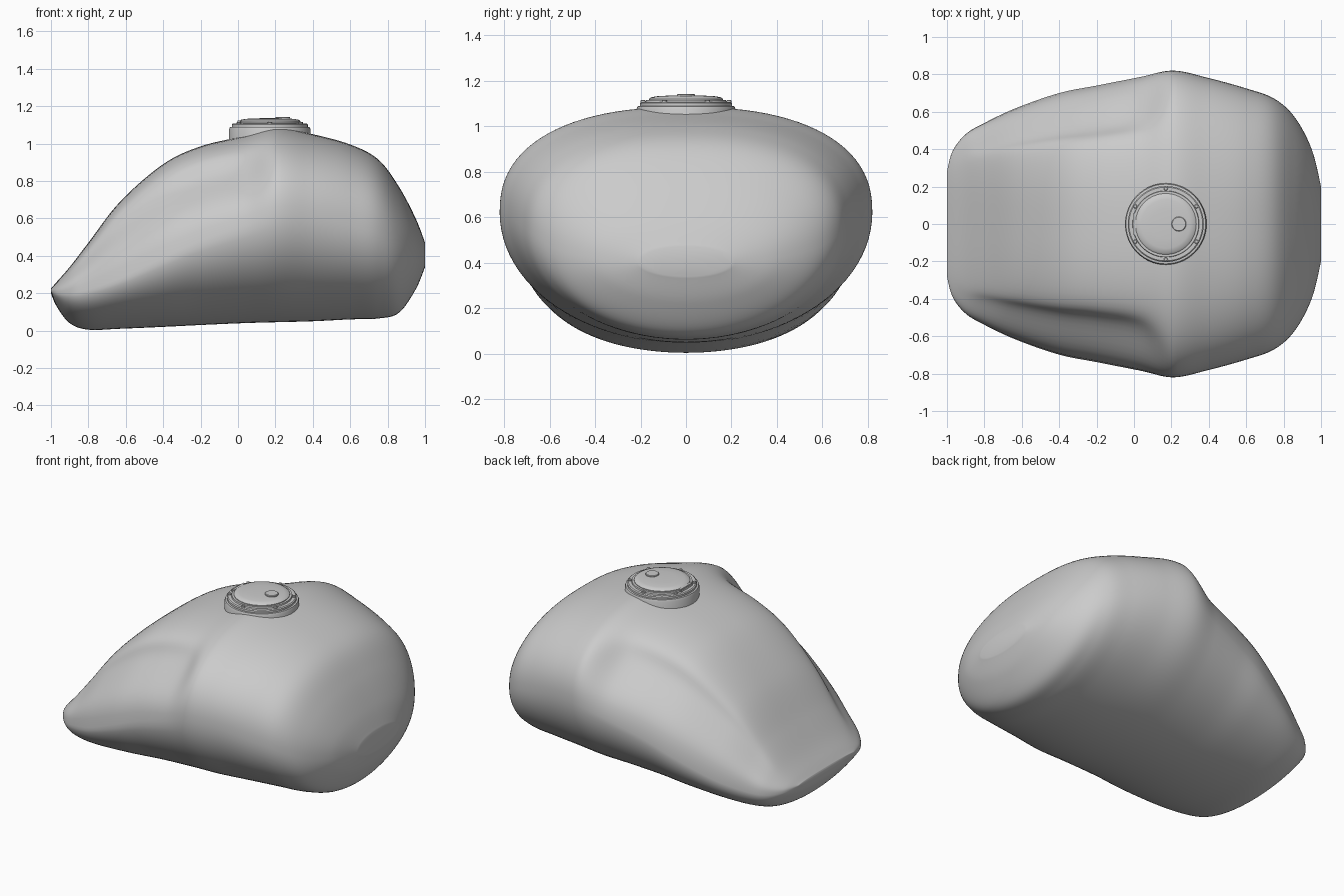
import bpy, bmesh
from math import sin, cos, pi, exp, copysign, radians

cube = bpy.data.objects.get("Cube")
if cube:
    bpy.data.objects.remove(cube)

# Single painted metal colour
GREY = (0.6, 0.6, 0.6, 1)
paint = bpy.data.materials.new("grey_metal")
paint.use_nodes = True
paint.diffuse_color = GREY
paint.node_tree.nodes["Principled BSDF"].inputs["Base Color"].default_value = GREY


def finish(name, bm, angle=35):
    """Turn a bmesh into a smooth shaded, painted object."""
    bmesh.ops.recalc_face_normals(bm, faces=bm.faces)
    mesh = bpy.data.meshes.new(name)
    bm.to_mesh(mesh)
    bm.free()
    mesh.materials.append(paint)
    obj = bpy.data.objects.new(name, mesh)
    bpy.context.collection.objects.link(obj)
    bpy.ops.object.select_all(action='DESELECT')
    obj.select_set(True)
    bpy.context.view_layer.objects.active = obj
    bpy.ops.object.shade_smooth_by_angle(angle=radians(angle))
    return obj


def bridge(bm, rings):
    """Skin a list of closed vertex rings with quads."""
    for a, b in zip(rings, rings[1:]):
        for i in range(len(a)):
            j = (i + 1) % len(a)
            bm.faces.new((a[i], a[j], b[j], b[i]))


def blend(p0, p1, p2, p3, t):
    """Catmull-Rom interpolation of two stations."""
    return [b + t * ((c - a) + t * ((2 * a - 5 * b + 4 * c - d)
            + t * (3 * (b - c) + d - a))) / 2
            for a, b, c, d in zip(p0, p1, p2, p3)]


# Tank stations: x, top, bottom, half width, height of widest line, knee dent, squareness
STATIONS = [
    (-1, .225, .2, .28, .212, 0, 2.6),
    (-.97, .26, .13, .39, .2, .02, 2.8),
    (-.9, .34, .04, .48, .2, .06, 3),
    (-.8, .47, .005, .54, .22, .12, 3),
    (-.63, .69, .01, .62, .28, .16, 2.8),
    (-.4, .89, .02, .7, .39, .18, 2.6),
    (-.2, .985, .03, .74, .48, .18, 2.5),
    (.03, 1.04, .04, .785, .56, .15, 2.4),
    (.21, 1.085, .045, .82, .62, 0, 2.35),
    (.4, 1.05, .05, .78, .61, 0, 2.35),
    (.6, .995, .06, .725, .56, 0, 2.4),
    (.75, .915, .065, .67, .52, 0, 2.4),
    (.86, .77, .095, .57, .46, 0, 2.4),
    (.95, .6, .22, .4, .42, 0, 2.4),
    (1, .47, .34, .2, .4, 0, 2.2),
]
STEPS, AROUND = 8, 96


def section(bm, station):
    """One rounded cross-section with a knee recess above its widest line."""
    x, top, bottom, width, mid, dent, square = station
    ring = []
    for k in range(AROUND):
        a = 2 * pi * k / AROUND
        c, s = cos(a), sin(a)
        power = 2 / square if s > 0 else 1
        y = width * copysign(abs(c) ** (2 / square if s > 0 else 1), c)
        z = mid + (top - mid if s > 0 else mid - bottom) * copysign(abs(s) ** power, s)
        if s > 0:
            side = min(a, pi - a)
            bump = exp(-((side - radians(36)) / radians(19)) ** 2)
            y *= 1 - max(dent, 0) * bump
        ring.append(bm.verts.new((x, y, z)))
    return ring


# Tank body
bm = bmesh.new()
rings = []
last = len(STATIONS) - 1
for i in range(last):
    around = [STATIONS[min(max(i + d, 0), last)] for d in (-1, 0, 1, 2)]
    for k in range(STEPS):
        rings.append(section(bm, blend(*around, k / STEPS)))
rings.append(section(bm, STATIONS[-1]))
bridge(bm, rings)
bm.faces.new(rings[0])
bm.faces.new(rings[-1])
finish("tank_body", bm, 60)

CAP_X = .17


def lathe(name, profile, x=CAP_X, y=0, sides=64):
    """Revolve a radius and height profile around a vertical axis."""
    bm = bmesh.new()
    rings = [[bm.verts.new((x + r * cos(2 * pi * k / sides), y + r * sin(2 * pi * k / sides), z))
              for k in range(sides)] for r, z in profile]
    bridge(bm, rings)
    bm.faces.new(rings[0])
    bm.faces.new(rings[-1])
    return finish(name, bm)


# Filler neck, flange ring, domed lid and lock
lathe("filler_neck", [(.218, .96), (.218, 1.075), (.213, 1.088), (.2, 1.09)])
lathe("cap_flange", [(.203, 1.08), (.203, 1.102), (.197, 1.107), (.178, 1.107),
                     (.176, 1.116), (.168, 1.116)])
lathe("cap_lid", [(.163, 1.09), (.163, 1.12), (.155, 1.127), (.13, 1.132),
                  (.08, 1.135), (.02, 1.136)])
lathe("lock_disc", [(.039, 1.12), (.039, 1.14), (.036, 1.143)], CAP_X + .07, 0, 32)

# Flange screws
for k in range(6):
    a = 2 * pi * (k + .5) / 6
    lathe("flange_screw", [(.011, 1.1), (.011, 1.113), (.008, 1.116)],
          CAP_X + .189 * cos(a), .189 * sin(a), 12)

# Lid hinge
bm = bmesh.new()
bmesh.ops.create_cube(bm, size=1)
for v in bm.verts:
    v.co = (CAP_X - .165 + v.co.x * .022, v.co.y * .12, 1.11 + v.co.z * .026)
bmesh.ops.bevel(bm, geom=bm.edges[:], offset=.004, segments=2, affect='EDGES')
finish("lid_hinge", bm)
